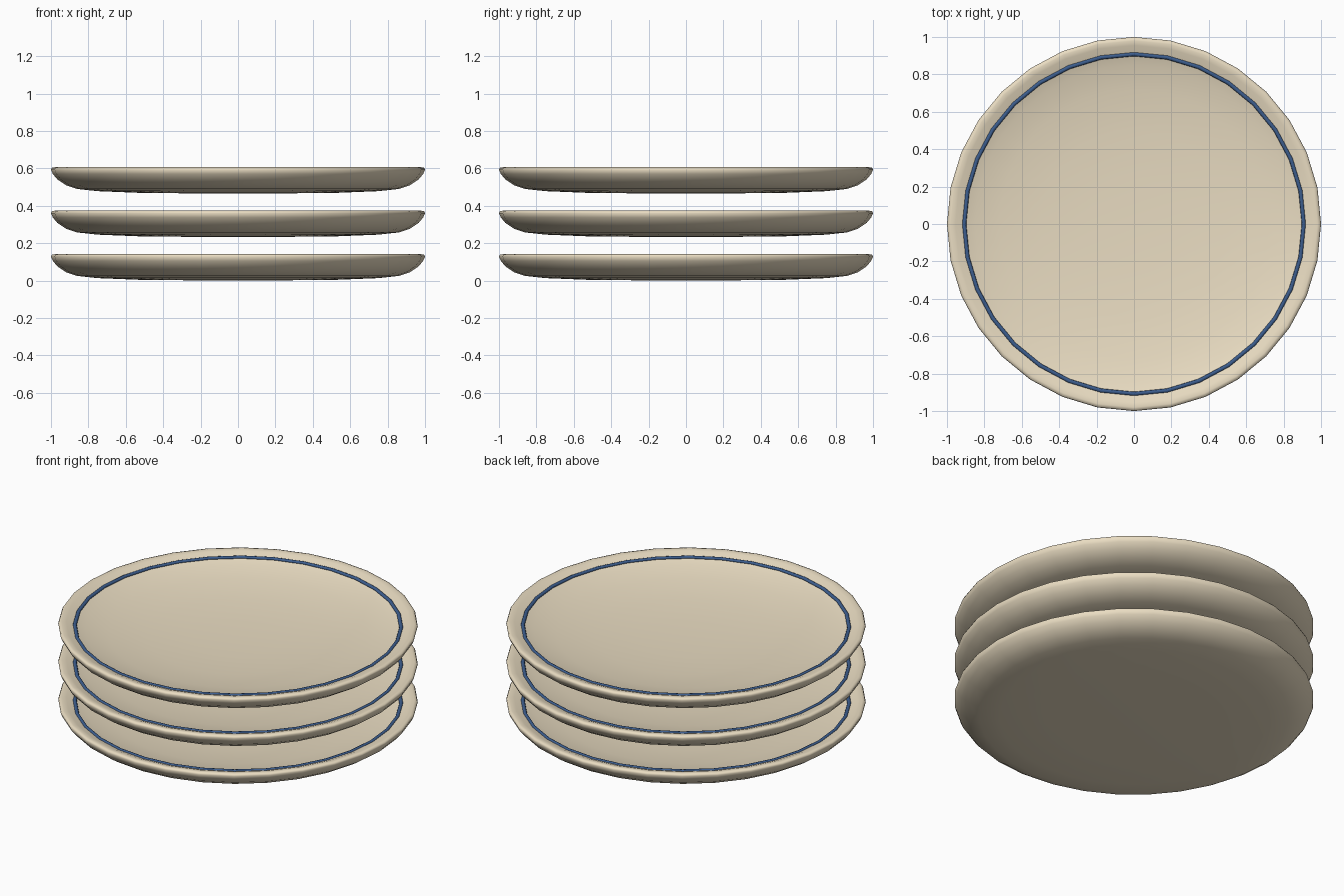
import bpy, bmesh, math

if "Cube" in bpy.data.objects:
    bpy.data.objects.remove(bpy.data.objects["Cube"])

SIDES = 32
PLATES = 3
SPACING = 0.2325


def material(name, color):
    m = bpy.data.materials.new(name)
    m.diffuse_color = color
    m.use_nodes = True
    m.node_tree.nodes["Principled BSDF"].inputs["Base Color"].default_value = m.diffuse_color
    return m


cream = material("cream_glaze", (0.82, 0.72, 0.54, 1))
blue = material("blue_glaze", (0.045, 0.11, 0.27, 1))


def lathe(name, profile, mat, z, closed=False):
    """Revolve an (r, z) profile around the z axis."""
    bm = bmesh.new()
    vs = [bm.verts.new((r, 0, h)) for r, h in profile]
    es = [bm.edges.new(p) for p in zip(vs, vs[1:])]
    if closed:
        es.append(bm.edges.new((vs[-1], vs[0])))
    bmesh.ops.spin(bm, geom=vs + es, cent=(0, 0, 0), axis=(0, 0, 1),
                   angle=2 * math.pi, steps=SIDES)
    bmesh.ops.remove_doubles(bm, verts=bm.verts[:], dist=1e-4)
    bmesh.ops.recalc_face_normals(bm, faces=bm.faces[:])
    for f in bm.faces:
        f.smooth = True
    me = bpy.data.meshes.new(name)
    bm.to_mesh(me)
    bm.free()
    me.materials.append(mat)
    ob = bpy.data.objects.new(name, me)
    ob.location.z = z
    bpy.context.collection.objects.link(ob)
    return ob


# Plate section: underside, rolled rim, shallow dished top
plate = [(0, 0), (0.5, 0.003), (0.75, 0.013), (0.86, 0.025), (0.92, 0.045),
         (0.965, 0.075), (0.99, 0.105), (1.0, 0.128), (0.995, 0.138),
         (0.98, 0.141), (0.955, 0.136), (0.91, 0.118), (0.85, 0.10),
         (0.72, 0.075), (0.5, 0.053), (0.25, 0.043), (0, 0.04)]

# Painted band section: a thin bead lying on the dish
band = [(0.908 + 0.011 * math.cos(a), 0.119 + 0.009 * math.sin(a))
        for a in (i * math.pi / 4 for i in range(8))]

for i in range(PLATES):
    lathe(f"plate_{i + 1}", plate, cream, i * SPACING)
    lathe(f"blue_band_{i + 1}", band, blue, i * SPACING, closed=True)
